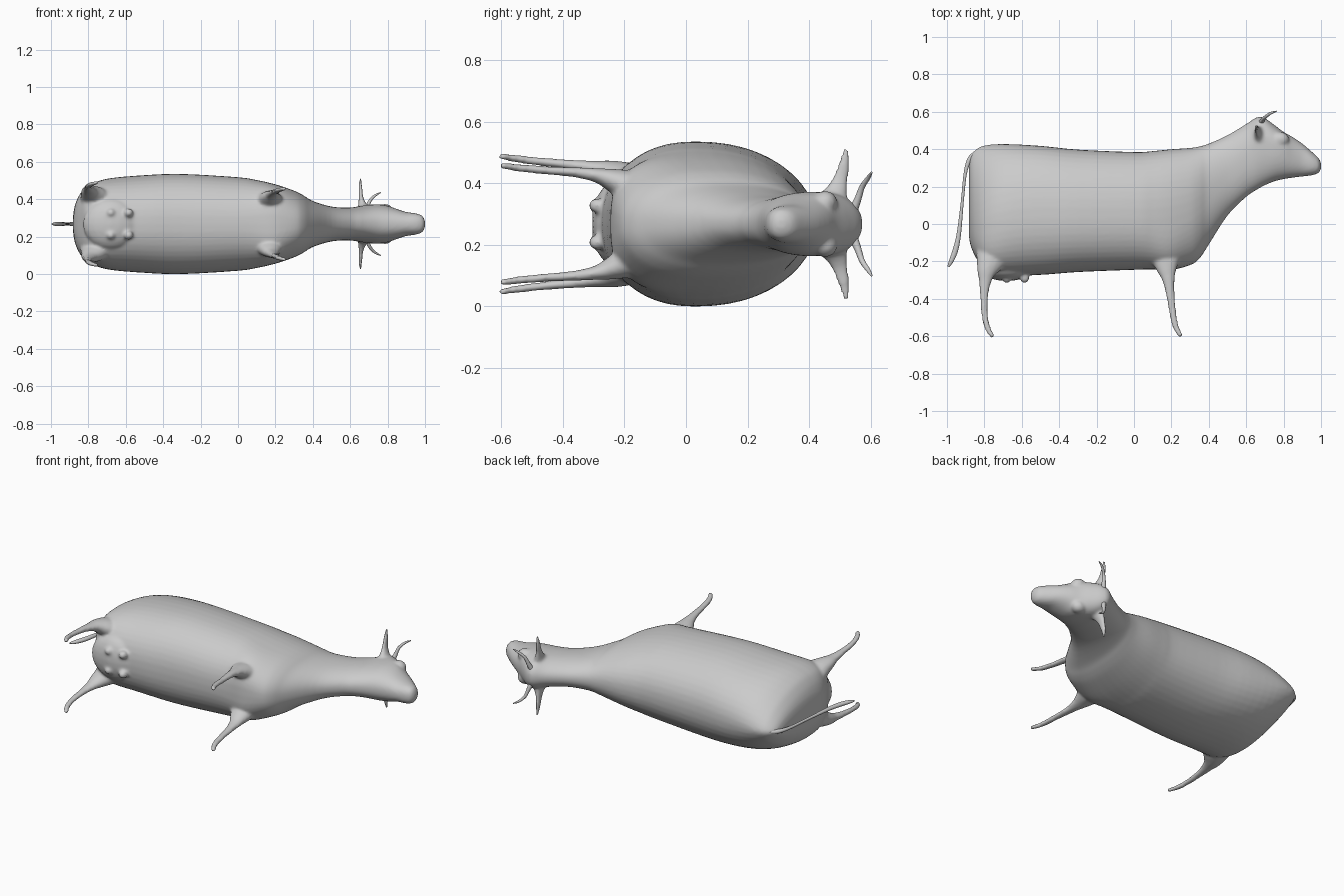
import bpy, bmesh, math
from mathutils import Vector

MID = 0.2675          # height of the animal's symmetry plane (it lies on its side)
hide = bpy.data.materials.new("grey hide")
hide.diffuse_color = (0.6, 0.6, 0.6, 1)


def smooth_rows(rows, steps):
    """Catmull-Rom interpolation of rows of numbers."""
    out = []
    for i in range(len(rows) - 1):
        a, b, c, d = (rows[max(i - 1, 0)], rows[i], rows[i + 1],
                      rows[min(i + 2, len(rows) - 1)])
        for s in range(steps):
            t = s / steps
            out.append([0.5 * (2 * q + (r - p) * t + (2 * p - 5 * q + 4 * r - w) * t * t
                               + (3 * q - p - 3 * r + w) * t ** 3)
                        for p, q, r, w in zip(a, b, c, d)])
    out.append(list(rows[-1]))
    return out


def loft(bm, rings):
    """Skin a list of closed rings and cap both ends."""
    rings = [[bm.verts.new(p) for p in ring] for ring in rings]
    n = len(rings[0])
    for a, b in zip(rings, rings[1:]):
        for i in range(n):
            j = (i + 1) % n
            bm.faces.new((a[i], a[j], b[j], b[i]))
    bm.faces.new(rings[0][::-1])
    bm.faces.new(rings[-1])


def tube(bm, rows, ref, side=1, steps=5, n=14):
    """Tapered tube; rows are x, y, offset from the middle, radius along ref, other radius."""
    rows = smooth_rows(rows, steps)
    pts = [Vector((r[0], r[1], MID + side * r[2])) for r in rows]
    rings = []
    for i, (p, r) in enumerate(zip(pts, rows)):
        t = (pts[min(i + 1, len(pts) - 1)] - pts[max(i - 1, 0)]).normalized()
        u = (Vector(ref) - t * t.dot(Vector(ref))).normalized()
        v = t.cross(u)
        rings.append([p + u * r[3] * math.cos(k * math.tau / n)
                      + v * r[4] * math.sin(k * math.tau / n) for k in range(n)])
    loft(bm, rings)


def ball(bm, centre, radii):
    made = bmesh.ops.create_uvsphere(bm, u_segments=20, v_segments=12, radius=1)["verts"]
    for v in made:
        v.co = Vector(c + r * q for c, r, q in zip(centre, radii, v.co))


def finish(name, bm):
    bmesh.ops.recalc_face_normals(bm, faces=bm.faces)
    for f in bm.faces:
        f.smooth = True
    mesh = bpy.data.meshes.new(name)
    bm.to_mesh(mesh)
    bm.free()
    mesh.materials.append(hide)
    ob = bpy.data.objects.new(name, mesh)
    bpy.context.collection.objects.link(ob)
    return ob


# torso, neck and head: x, back line, belly line, half width, level of widest point
BODY = [
    (-0.882, 0.31, -0.07, 0.04, 0.08), (-0.872, 0.365, -0.12, 0.10, 0.03),
    (-0.845, 0.40, -0.18, 0.16, -0.01), (-0.80, 0.42, -0.245, 0.205, 0.00),
    (-0.70, 0.428, -0.275, 0.242, 0.02), (-0.50, 0.418, -0.272, 0.261, 0.03),
    (-0.30, 0.398, -0.257, 0.2675, 0.03), (0.0, 0.385, -0.245, 0.25, 0.03),
    (0.10, 0.39, -0.243, 0.235, 0.03), (0.20, 0.40, -0.245, 0.212, 0.04),
    (0.30, 0.407, -0.22, 0.178, 0.07), (0.35, 0.415, -0.185, 0.153, 0.10),
    (0.40, 0.43, -0.11, 0.123, 0.15), (0.50, 0.475, 0.045, 0.093, 0.26),
    (0.60, 0.535, 0.145, 0.088, 0.36), (0.66, 0.572, 0.185, 0.098, 0.43),
    (0.70, 0.565, 0.207, 0.103, 0.44), (0.75, 0.53, 0.228, 0.105, 0.42),
    (0.80, 0.492, 0.24, 0.098, 0.40), (0.85, 0.464, 0.248, 0.080, 0.36),
    (0.90, 0.43, 0.254, 0.064, 0.34), (0.95, 0.387, 0.26, 0.057, 0.32),
    (0.985, 0.355, 0.272, 0.044, 0.31), (1.0, 0.328, 0.292, 0.018, 0.31)]


def bump(x, centre, width):
    return math.exp(-((x - centre) / width) ** 2)


bm = bmesh.new()
rings = []
for x, top, low, half, wide in smooth_rows(BODY, 4):
    # narrow rump ridge above, square corners below where the legs join
    upper = 0.92 + 0.36 * bump(x, -0.9, 0.2)
    lower = 0.88 - 0.2 * bump(x, -0.82, 0.14) - 0.2 * bump(x, 0.19, 0.1)
    ring = []
    for k in range(48):
        c, s = math.cos(k * math.tau / 48), math.sin(k * math.tau / 48)
        reach, e = (top - wide, upper) if c > 0 else (wide - low, lower)
        ring.append((x, wide + reach * math.copysign(abs(c) ** e, c),
                     MID + half * math.copysign(abs(s) ** e, s)))
    rings.append(ring)
loft(bm, rings)

# legs and ears, mirrored about the symmetry plane
HIND_LEG = [(-0.74, -0.10, 0.10, 0.07, 0.10), (-0.765, -0.19, 0.145, 0.056, 0.082),
            (-0.787, -0.25, 0.17, 0.038, 0.055), (-0.795, -0.30, 0.182, 0.024, 0.036),
            (-0.801, -0.37, 0.192, 0.017, 0.024), (-0.80, -0.47, 0.202, 0.014, 0.018),
            (-0.785, -0.55, 0.212, 0.013, 0.017), (-0.754, -0.605, 0.221, 0.010, 0.013)]
FRONT_LEG = [(0.17, -0.10, 0.08, 0.06, 0.10), (0.17, -0.18, 0.12, 0.054, 0.08),
             (0.175, -0.24, 0.143, 0.038, 0.056), (0.183, -0.29, 0.158, 0.024, 0.036),
             (0.192, -0.36, 0.168, 0.017, 0.025), (0.204, -0.45, 0.174, 0.014, 0.020),
             (0.22, -0.54, 0.182, 0.013, 0.018), (0.252, -0.603, 0.19, 0.010, 0.013)]
EAR = [(0.675, 0.47, 0.06, 0.045, 0.06), (0.665, 0.487, 0.10, 0.024, 0.040),
       (0.658, 0.50, 0.14, 0.013, 0.027), (0.655, 0.512, 0.19, 0.010, 0.020),
       (0.655, 0.52, 0.245, 0.006, 0.010)]
for side in (-1, 1):
    tube(bm, HIND_LEG, (0, 0, 1), side)
    tube(bm, FRONT_LEG, (0, 0, 1), side)
    tube(bm, EAR, (1, 0, 0), side)
    # brow ridge over the eye
    ball(bm, (0.785, 0.452, MID + side * 0.07), (0.045, 0.04, 0.038))
    # teats
    for x in (-0.68, -0.585):
        ball(bm, (x, -0.288, MID + side * 0.06), (0.026, 0.028, 0.024))
# udder
ball(bm, (-0.68, -0.235, MID), (0.15, 0.07, 0.135))

# fuse everything into one soft skin
body = finish("body", bm)
fuse = body.modifiers.new("fuse", 'REMESH')
fuse.mode = 'VOXEL'
fuse.voxel_size = 0.008
fuse.use_smooth_shade = True
soften = body.modifiers.new("soften", 'SMOOTH')
soften.factor = 0.5
soften.iterations = 9

# curved horns
HORN = [(0.675, 0.535, 0.03, 0.018, 0.018), (0.688, 0.556, 0.075, 0.012, 0.012),
        (0.703, 0.572, 0.12, 0.009, 0.009), (0.73, 0.592, 0.15, 0.007, 0.007),
        (0.762, 0.603, 0.168, 0.003, 0.003)]
for side, name in ((-1, "lower_horn"), (1, "upper_horn")):
    bm = bmesh.new()
    tube(bm, HORN, (0, 1, 0), side)
    finish(name, bm)

# hanging tail
TAIL = [(-0.84, 0.375, 0, 0.018, 0.02), (-0.878, 0.345, 0, 0.012, 0.014),
        (-0.902, 0.27, 0, 0.009, 0.009), (-0.918, 0.12, 0, 0.008, 0.008),
        (-0.936, -0.05, 0, 0.011, 0.012), (-0.955, -0.14, 0, 0.012, 0.015),
        (-0.978, -0.20, 0, 0.010, 0.012), (-0.994, -0.228, 0, 0.004, 0.005)]
bm = bmesh.new()
tube(bm, TAIL, (0, 0, 1))
finish("tail", bm)
